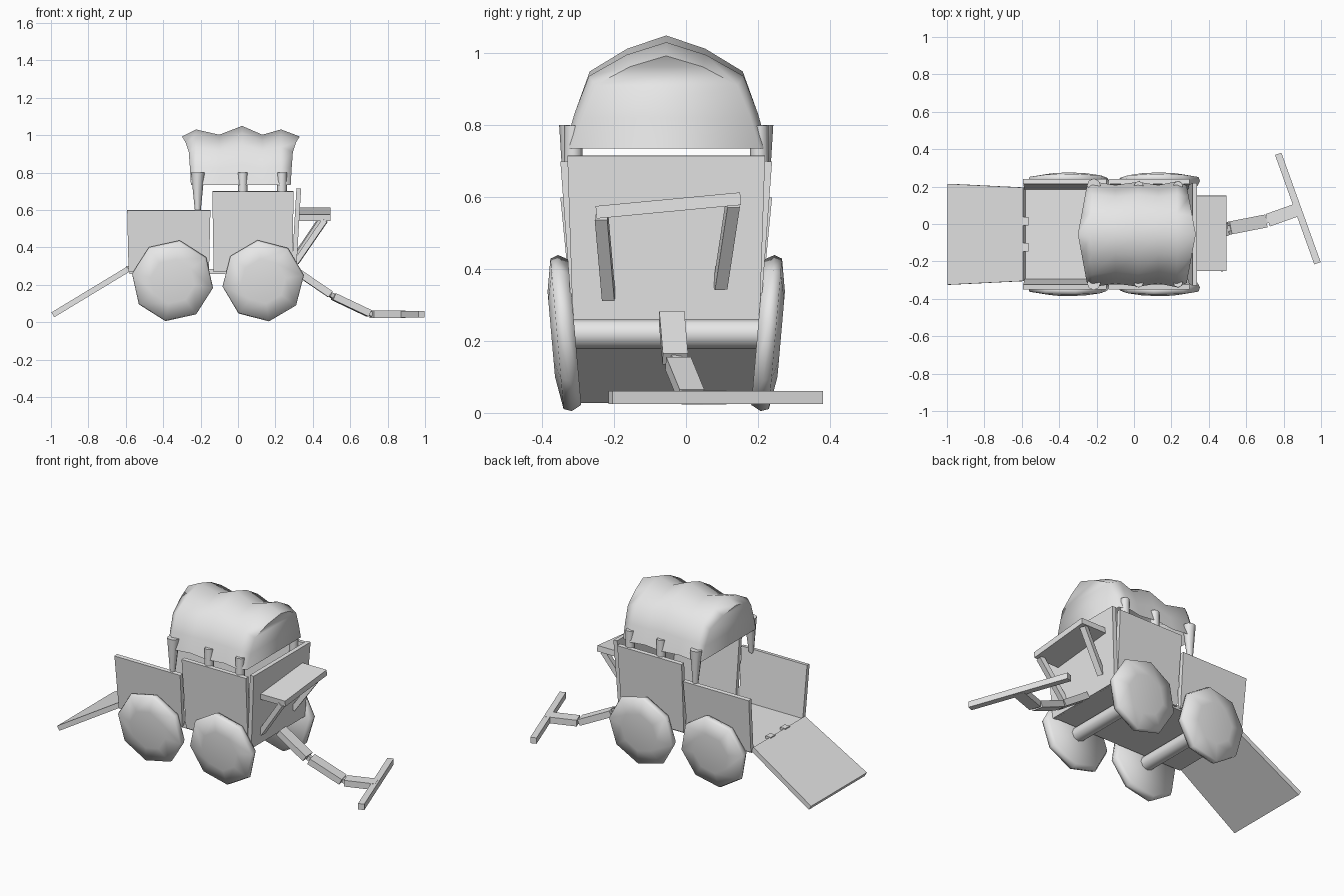
import bpy
import bmesh
import math
from mathutils import Matrix, Vector

cube = bpy.data.objects.get("Cube")
if cube:
    bpy.data.objects.remove(cube, do_unlink=True)

grey = bpy.data.materials.new("plain_grey")
grey.use_nodes = True
grey.diffuse_color = (0.8, 0.8, 0.8, 1)
grey.node_tree.nodes["Principled BSDF"].inputs["Base Color"].default_value = (0.8, 0.8, 0.8, 1)

MID = -0.055                      # y of the wagon's centre line
SIDES = (("right", -1), ("left", 1))


def finish(name, bm, angle=None):
    bmesh.ops.recalc_face_normals(bm, faces=bm.faces)
    mesh = bpy.data.meshes.new(name)
    bm.to_mesh(mesh)
    bm.free()
    mesh.materials.append(grey)
    obj = bpy.data.objects.new(name, mesh)
    bpy.context.collection.objects.link(obj)
    if angle:
        bpy.ops.object.select_all(action="DESELECT")
        obj.select_set(True)
        bpy.context.view_layer.objects.active = obj
        bpy.ops.object.shade_smooth_by_angle(angle=math.radians(angle))
    return obj


def beam(name, start, end, width, thick, end_width=None, side=None):
    """Straight board from start to end, optionally flared."""
    a, b = Vector(start), Vector(end)
    along = (b - a).normalized()
    across = Vector(side) if side else Vector((0, 0, 1)).cross(along)
    across.normalize()
    up = along.cross(across).normalized()
    bm = bmesh.new()
    rings = []
    for p, w in ((a, width), (b, end_width or width)):
        rings.append([bm.verts.new(p + across * w * i / 2 + up * thick * j / 2)
                      for i, j in ((-1, -1), (1, -1), (1, 1), (-1, 1))])
    bridge(bm, rings)
    bm.faces.new(rings[0])
    bm.faces.new(rings[1])
    return finish(name, bm)


def bridge(bm, rings):
    for r, s in zip(rings, rings[1:]):
        for k in range(len(r)):
            n = (k + 1) % len(r)
            bm.faces.new((r[k], r[n], s[n], s[k]))


def rod(name, start, end, r1, r2, sides=8):
    a, b = Vector(start), Vector(end)
    bm = bmesh.new()
    turn = (b - a).to_track_quat("Z", "Y").to_matrix().to_4x4()
    bmesh.ops.create_cone(bm, cap_ends=True, segments=sides, radius1=r1, radius2=r2,
                          depth=(b - a).length, matrix=Matrix.Translation((a + b) / 2) @ turn)
    return finish(name, bm, 50)


def wheel(name, x, side, phase):
    """Eight-sided domed disc, leaning out at the top."""
    bm = bmesh.new()
    rings = []
    for radius, depth in ((0.205, -0.028), (0.22, 0.0), (0.212, 0.022), (0.12, 0.038)):
        rings.append([bm.verts.new((radius * math.cos(t), depth, radius * math.sin(t)))
                      for t in (math.radians(phase + 45 * k) for k in range(8))])
    bridge(bm, rings)
    bm.faces.new(rings[0])
    bm.faces.new(rings[-1])
    if side < 0:
        bmesh.ops.scale(bm, verts=bm.verts, vec=(1, -1, 1))
    bm.transform(Matrix.Translation((x, MID + side * 0.282, 0.222))
                 @ Matrix.Rotation(math.radians(-5 * side), 4, "X"))
    finish(name, bm, 75)


# Wheels and axles
for label, x, phase in (("rear", -0.35, -10), ("front", 0.135, 8)):
    rod(label + "_axle", (x, MID - 0.27, 0.22), (x, MID + 0.27, 0.22), 0.042, 0.042)
    for word, s in SIDES:
        wheel(f"{label}_{word}_wheel", x, s, phase)

# Wagon bed
beam("floor", (-0.58, MID, 0.272), (0.3, MID, 0.272), 0.5, 0.025)
beam("front_board", (0.298, MID, 0.26), (0.325, MID, 0.716), 0.52, 0.025, 0.55, side=(0, 1, 0))
for word, s in SIDES:
    for label, x, top, width in (("rear", -0.37, 0.6, 0.43), ("front", 0.08, 0.7, 0.42)):
        beam(f"{label}_{word}_side_board", (x, MID + s * 0.25, 0.27),
             (x, MID + s * 0.282, top), width, 0.025, width + 0.015, side=(1, 0, 0))

# Dropped tailgate with its hinges
beam("tailgate", (-0.585, MID, 0.285), (-0.99, MID, 0.04), 0.5, 0.03, 0.54)
for word, s in SIDES:
    y = MID + s * 0.07
    beam(word + "_tailgate_hinge", (-0.6, y, 0.285), (-0.565, y, 0.285), 0.045, 0.03)

# Driver's seat, tipped to one side, on two slanted brackets
beam("seat", (0.41, -0.25, 0.558), (0.41, 0.152, 0.596), 0.17, 0.035)
beam("seat_right_bracket", (0.465, -0.235, 0.545), (0.31, -0.215, 0.32), 0.035, 0.03)
beam("seat_left_bracket", (0.465, 0.13, 0.58), (0.31, 0.095, 0.35), 0.035, 0.03)

# Jointed tongue with crossbar
tongue = (((0.32, -0.04, 0.268), (0.493, -0.03, 0.15)),
          ((0.51, -0.022, 0.138), (0.7, 0.015, 0.048)),
          ((0.715, 0.02, 0.043), (0.885, 0.08, 0.043)))
for k, (a, b) in enumerate(tongue):
    beam(f"tongue_section_{k + 1}", a, b, 0.07, 0.038)
    if k:
        beam(f"tongue_joint_{k}", tongue[k - 1][1], a, 0.03, 0.025)
beam("tongue_crossbar", (0.771, 0.375, 0.043), (0.981, -0.21, 0.043), 0.036, 0.036)

# Posts that carry the cover
for word, s in SIDES:
    rod(f"rear_{word}_post", (-0.215, MID + s * 0.27, 0.58), (-0.215, MID + s * 0.262, 0.8),
        0.014, 0.036)
    for label, x in (("middle", 0.025), ("front", 0.235)):
        rod(f"{label}_{word}_post", (x, MID + s * 0.26, 0.6), (x, MID + s * 0.258, 0.8),
            0.026, 0.026)

# Cloth cover, swelling over three hoops and sagging between them
half = ((0.283, 0.735), (0.255, 0.84), (0.215, 0.95), (0.11, 1.013))
hoops = ((-0.3, 0.92, 0.94), (-0.225, 1.0, 0.98), (-0.1, 0.93, 0.95), (0.022, 0.99, 1.0),
         (0.13, 0.93, 0.95), (0.23, 1.0, 0.98), (0.33, 0.92, 0.94))
bm = bmesh.new()
rings = []
for x, wide, high in hoops:
    ring = []
    for y, z in [(-y, z) for y, z in half] + [(0, 1.05)] + list(reversed(half)):
        bow = 0.17 * abs(y) * (-1 if x > 0 else 1) if high == 0.94 else 0
        ring.append(bm.verts.new((x + bow, MID + y * wide, 0.735 + (z - 0.735) * (high * 3 - 2))))
    rings.append(ring)
for r, s in zip(rings, rings[1:]):
    for k in range(len(r) - 1):
        bm.faces.new((r[k], r[k + 1], s[k + 1], s[k]))
for r in (rings[0], rings[-1]):
    for k in range(len(r) // 2):
        quad = [r[k], r[k + 1], r[-k - 2], r[-k - 1]]
        bm.faces.new(list(dict.fromkeys(quad)))
finish("cloth_cover", bm, 80)
